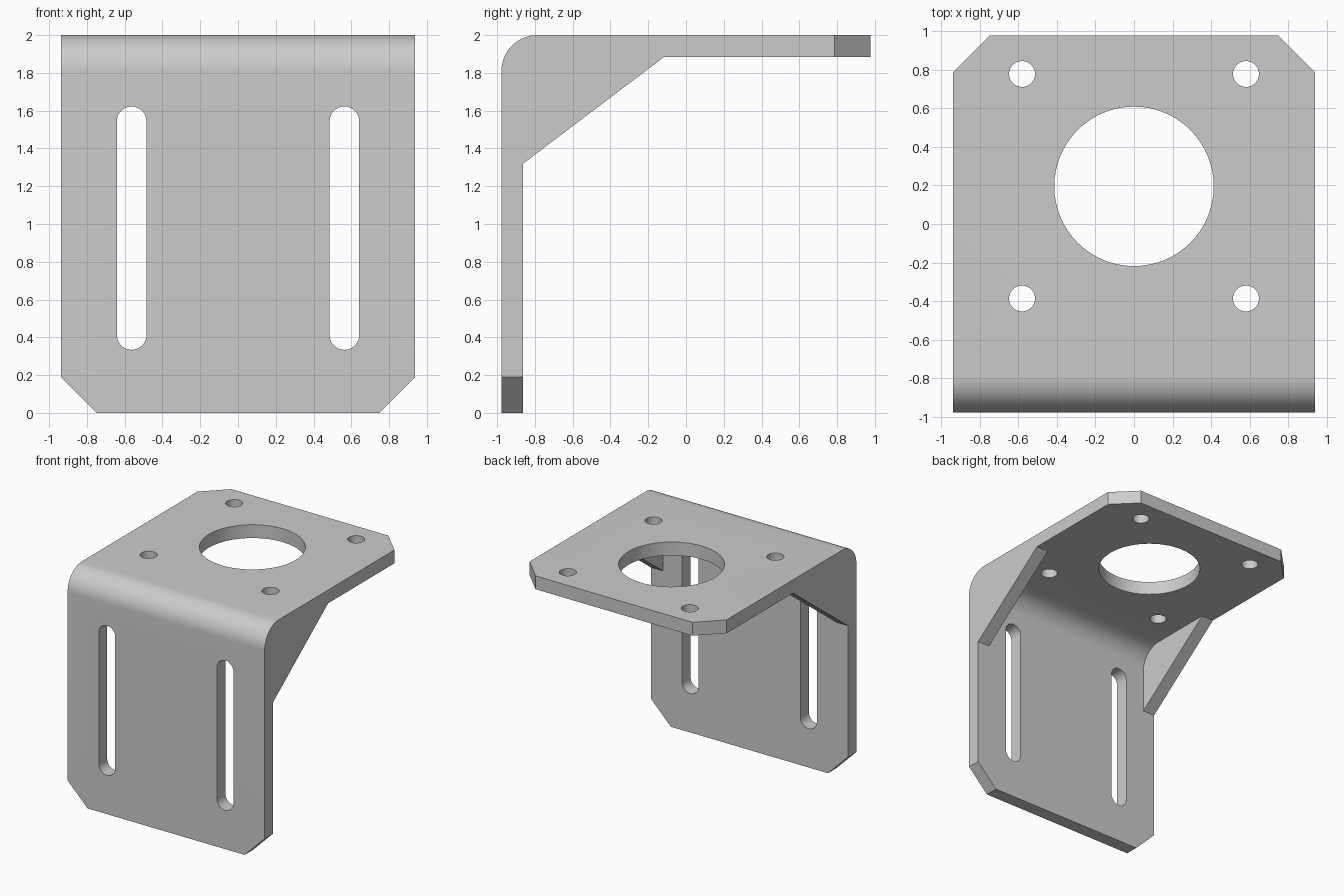
import bpy, bmesh
from math import sin, cos, pi

if "Cube" in bpy.data.objects:
    bpy.data.objects.remove(bpy.data.objects["Cube"], do_unlink=True)

W, D, H = 0.9375, 0.977, 2.0      # half width, half depth, height
T, R, CH = 0.115, 0.19, 0.19      # sheet thickness, bend radius, corner chamfer

metal = bpy.data.materials.new("grey metal")
metal.use_nodes = True
metal.diffuse_color = (0.6, 0.6, 0.6, 1)
metal.node_tree.nodes["Principled BSDF"].inputs["Base Color"].default_value = (0.6, 0.6, 0.6, 1)


def bend(y, z, n=16):
    """Quarter arc rounding the front top corner at (y, z)."""
    return [(y + R - R * cos(a), z - R + R * sin(a))
            for a in (i * pi / 2 / n for i in range(n + 1))]


def extrude(name, profile, place, vector, bevel=None):
    """Solid made by sweeping a closed 2D profile along a vector."""
    bm = bmesh.new()
    face = bm.faces.new([bm.verts.new(place(u, v)) for u, v in profile])
    ext = bmesh.ops.extrude_face_region(bm, geom=[face])["geom"]
    bmesh.ops.translate(bm, vec=vector, verts=[v for v in ext if isinstance(v, bmesh.types.BMVert)])
    if bevel:
        bmesh.ops.bevel(bm, geom=[e for e in bm.edges if bevel(e)], offset=CH,
                        offset_type='OFFSET', segments=1, affect='EDGES')
    bmesh.ops.recalc_face_normals(bm, faces=bm.faces)
    mesh = bpy.data.meshes.new(name)
    bm.to_mesh(mesh)
    bm.free()
    mesh.materials.append(metal)
    obj = bpy.data.objects.new(name, mesh)
    bpy.context.collection.objects.link(obj)
    return obj


def combine(target, tool, operation):
    tool.hide_render = True
    mod = target.modifiers.new(operation, 'BOOLEAN')
    mod.operation, mod.solver, mod.object = operation, 'EXACT', tool
    bpy.context.view_layer.objects.active = target
    bpy.ops.object.modifier_apply(modifier=mod.name)
    bpy.data.objects.remove(tool, do_unlink=True)


def capsule(x, y, r, half=0.0, n=32):
    """Circle outline, stretched into a slot when half is above zero."""
    pts = []
    for side, start in ((1, 0), (-1, pi)):
        pts += [(x + r * cos(start + pi * i / n), y + side * half + r * sin(start + pi * i / n))
                for i in range(n + (half > 0))]
    return pts


def tip_edge(e):
    """Corner edges at the free ends of both flanges."""
    a, b = (v.co for v in e.verts)
    back = min(a.y, b.y) > D - 0.01 and abs(a.x - b.x) < 0.01
    foot = max(a.z, b.z) < 0.01 and abs(a.x - b.x) < 0.01
    return back or foot


# Bent sheet
outline = ([(-D, 0)] + bend(-D, H) + [(D, H), (D, H - T)]
           + bend(-D + T, H - T)[::-1] + [(-D + T, 0)])
bracket = extrude("bracket", outline, lambda y, z: (-W, y, z), (2 * W, 0, 0), tip_edge)

# Corner gussets, flush with the sides
wedge = [(-D + T, 1.32), (-0.115, H - T), (-0.115, H - T + 0.03),
         (-0.8, H - T + 0.03), (-D + T - 0.03, 1.8), (-D + T - 0.03, 1.32)]
for x in (-W, W - T):
    gusset = extrude("gusset", wedge, lambda y, z: (x, y, z), (T, 0, 0))
    combine(bracket, gusset, 'UNION')

# Motor opening and four screw holes in the top flange
holes = [(0, 0.195, 0.413)] + [(s * 0.58, y, 0.067) for s in (-1, 1) for y in (0.777, -0.386)]
for x, y, r in holes:
    cutter = extrude("hole_cutter", capsule(x, y, r), lambda u, v: (u, v, 1.7), (0, 0, 0.5))
    combine(bracket, cutter, 'DIFFERENCE')

# Adjustment slots in the front flange
for s in (-1, 1):
    slot = capsule(s * 0.563, 0.978, 0.078, 0.566)
    cutter = extrude("slot_cutter", slot, lambda u, v: (u, -D - 0.1, v), (0, 0.4, 0))
    combine(bracket, cutter, 'DIFFERENCE')

bpy.ops.object.select_all(action='DESELECT')
bracket.select_set(True)
bpy.context.view_layer.objects.active = bracket
bpy.ops.object.shade_smooth_by_angle(angle=pi / 6)
